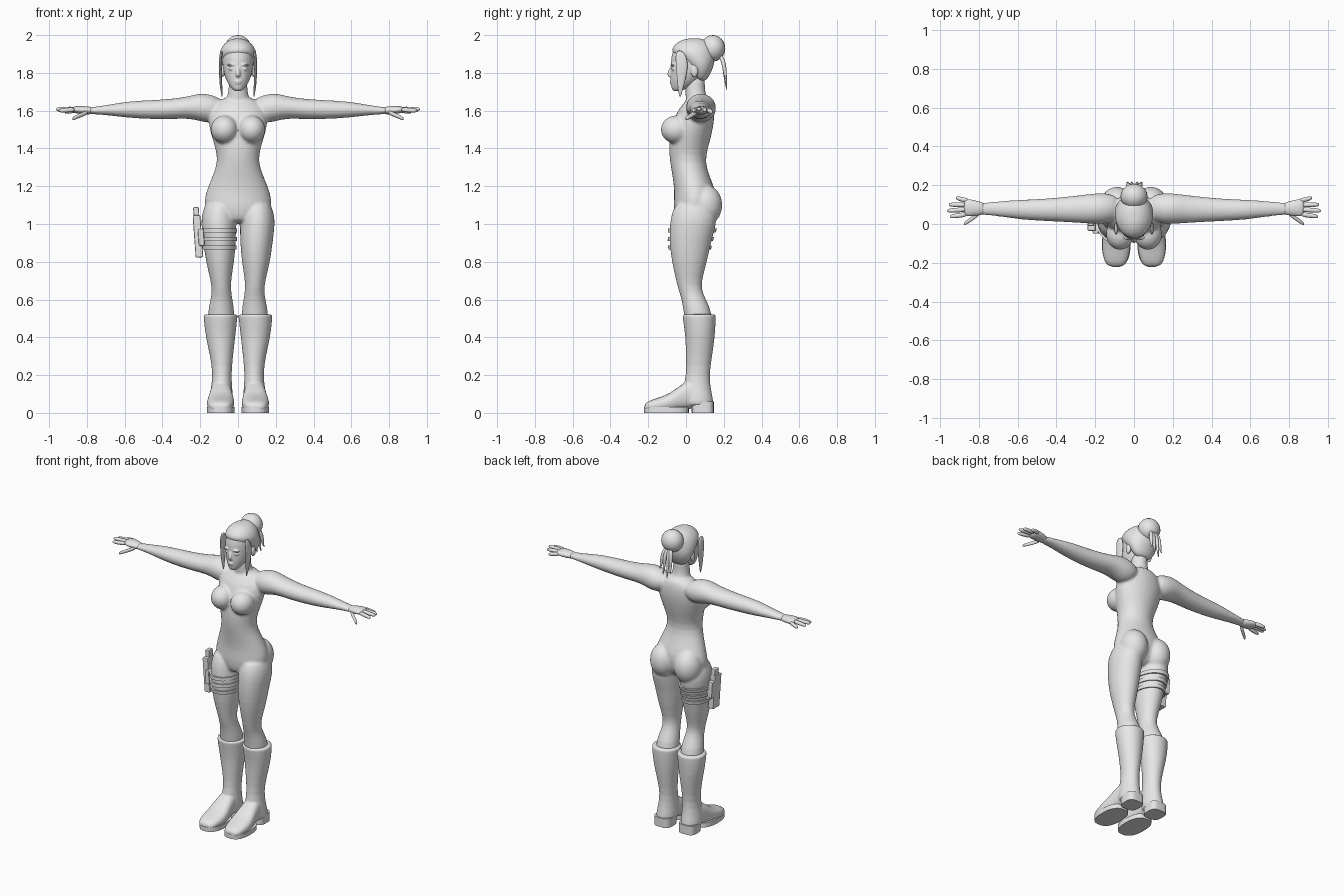
import bpy
import bmesh
from math import cos, sin, pi, copysign
from mathutils import Matrix, Vector

default_cube = bpy.data.objects.get("Cube")
if default_cube:
    bpy.data.objects.remove(default_cube, do_unlink=True)

# One plain grey for the whole figure
grey = bpy.data.materials.new("plain grey")
grey.use_nodes = True
grey.diffuse_color = (0.8, 0.8, 0.8, 1)
grey.node_tree.nodes["Principled BSDF"].inputs["Base Color"].default_value = (0.8, 0.8, 0.8, 1)

BOTH = (1, -1)


def place(axis, t, a, b):
    """Turn a station t and section coordinates a, b into a point."""
    if axis == "Z":
        return Vector((a, b, t))
    if axis == "X":
        return Vector((t, b, a))
    return Vector((a, t, b))


def loft(bm, axis, rows, side=1, sides=16, power=1.0, fit=True):
    """Skin oval sections; each row is station, a low, a high, b low, b high."""
    grow = 1 / (2 / 3 + cos(2 * pi / sides) / 3) if fit else 1
    rings = []
    for t, a0, a1, b0, b1 in rows:
        ring = []
        for i in range(sides):
            c, s = cos(2 * pi * i / sides), sin(2 * pi * i / sides)
            c, s = copysign(abs(c) ** power, c), copysign(abs(s) ** power, s)
            p = place(axis, t, (a0 + a1) / 2 + grow * c * (a1 - a0) / 2,
                      (b0 + b1) / 2 + grow * s * (b1 - b0) / 2)
            p.x *= side
            ring.append(bm.verts.new(p))
        rings.append(ring)
    for low, high in zip(rings, rings[1:]):
        for i in range(sides):
            j = (i + 1) % sides
            bm.faces.new((low[i], low[j], high[j], high[i]))
    bm.faces.new(rings[0])
    bm.faces.new(rings[-1])


def centred(rows):
    """Expand rows of height, half width, front, back."""
    return [(z, -w, w, front, back) for z, w, front, back in rows]


def strand(bm, axis, points, side=1):
    """Thin round limb through points of x, y, z, radius."""
    rows = []
    for x, y, z, r in points:
        t, a, b = (z, x, y) if axis == "Z" else (x, z, y)
        rows.append((t, a - r, a + r, b - r, b + r))
    loft(bm, axis, rows, side, sides=8)


def ball(bm, centre, radii, side=1):
    x, y, z = centre
    matrix = Matrix.Translation((x * side, y, z)) @ Matrix.Diagonal((*radii, 1))
    bmesh.ops.create_uvsphere(bm, u_segments=20, v_segments=12, radius=1, matrix=matrix)


def finish(name, bm, subdivide=0, voxel=0, relax=0, smooth=True):
    bmesh.ops.recalc_face_normals(bm, faces=bm.faces)
    mesh = bpy.data.meshes.new(name)
    bm.to_mesh(mesh)
    bm.free()
    mesh.materials.append(grey)
    for face in mesh.polygons:
        face.use_smooth = smooth
    obj = bpy.data.objects.new(name, mesh)
    bpy.context.collection.objects.link(obj)
    if subdivide:
        mod = obj.modifiers.new("subdivide", "SUBSURF")
        mod.levels = mod.render_levels = subdivide
    if voxel:
        mod = obj.modifiers.new("blend", "REMESH")
        mod.mode = "VOXEL"
        mod.voxel_size = voxel
        mod.use_smooth_shade = True
    if relax:
        mod = obj.modifiers.new("relax", "SMOOTH")
        mod.factor = 0.5
        mod.iterations = relax
    return obj


# Body: torso, neck, legs and arms blended into one skin
torso = centred([
    (1, .08, -.045, .1), (1.05, .155, -.06, .14), (1.1, .182, -.066, .155),
    (1.17, .17, -.06, .16), (1.25, .135, -.07, .125), (1.33, .106, -.085, .1),
    (1.4, .118, -.09, .115), (1.47, .142, -.085, .135), (1.55, .16, -.065, .15),
    (1.61, .15, -.04, .15), (1.65, .11, 0, .14), (1.675, .06, .01, .12)])
neck = centred([(1.6, .07, 0, .12), (1.66, .062, 0, .115), (1.7, .05, -.004, .1),
                (1.75, .048, -.002, .1), (1.8, .045, 0, .1)])
leg = [(1.13, .04, .165, -.045, .12), (1.06, .014, .19, -.075, .16),
       (1, .01, .196, -.086, .162), (.9, .012, .183, -.088, .13),
       (.8, .02, .17, -.075, .112), (.7, .038, .144, -.052, .082),
       (.65, .037, .138, -.04, .083), (.6, .03, .144, -.022, .105),
       (.52, .015, .165, -.01, .145), (.4, .03, .15, .01, .13)]
arm = [(.07, 1.57, 1.655, .03, .14), (.14, 1.53, 1.685, 0, .16),
       (.2, 1.545, 1.694, 0, .158), (.26, 1.56, 1.675, .005, .15),
       (.35, 1.555, 1.662, .01, .14), (.45, 1.555, 1.656, .015, .13),
       (.58, 1.562, 1.65, .022, .125), (.68, 1.575, 1.632, .038, .118),
       (.77, 1.582, 1.618, .047, .11), (.8, 1.582, 1.618, .047, .11)]
bm = bmesh.new()
loft(bm, "Z", torso)
loft(bm, "Z", neck)
for side in BOTH:
    loft(bm, "Z", leg, side)
    loft(bm, "X", arm, side)
    ball(bm, (.072, -.052, 1.5), (.074, .083, .075), side)
    ball(bm, (.088, .1, 1.1), (.088, .094, .11), side)
finish("body", bm, subdivide=1, voxel=.008, relax=5)

# Hands: palm, four spread fingers and a thumb
palm = [(.76, 1.583, 1.617, .048, .108), (.81, 1.578, 1.625, .045, .118),
        (.85, 1.585, 1.625, .038, .13), (.88, 1.592, 1.62, .045, .125)]
fingers = [((.86, .05, 1.606), (.95, .038, 1.6)), ((.86, .075, 1.609), (.965, .068, 1.608)),
           ((.86, .098, 1.608), (.955, .1, 1.602)), ((.85, .118, 1.604), (.918, .135, 1.592)),
           ((.79, .06, 1.595), (.878, -.002, 1.556))]
bm = bmesh.new()
for side in BOTH:
    loft(bm, "X", palm, side)
    for root, tip in fingers:
        root, tip = Vector(root), Vector(tip)
        strand(bm, "X", [(*root.lerp(tip, f), r) for f, r in
                         ((0, .013), (.5, .012), (.85, .011), (1, .006))], side)
finish("hands", bm, subdivide=1)

# Head: skull and jaw with nose, lips, brows, eyelids and ears
head = centred([
    (1.702, .018, -.066, -.03), (1.715, .032, -.076, 0), (1.74, .052, -.08, .05),
    (1.78, .07, -.082, .09), (1.82, .078, -.08, .12), (1.88, .086, -.08, .14),
    (1.93, .078, -.065, .135), (1.96, .055, -.03, .11), (1.972, .02, 0, .08)])
nose = [(0, -.07, 1.84, .008), (0, -.083, 1.815, .01), (0, -.09, 1.79, .013), (0, -.075, 1.775, .012)]
bm = bmesh.new()
loft(bm, "Z", head)
strand(bm, "Z", nose)
ball(bm, (0, -.078, 1.755), (.02, .009, .005))
ball(bm, (0, -.077, 1.745), (.016, .009, .005))
for side in BOTH:
    ball(bm, (.033, -.07, 1.843), (.026, .013, .006), side)
    ball(bm, (.034, -.066, 1.822), (.018, .012, .009), side)
    ball(bm, (.082, .045, 1.81), (.012, .02, .034), side)
finish("head", bm, subdivide=1, voxel=.0045, relax=2)

# Hair: cap, bun, side locks and loose strands behind
cap = centred([
    (1.755, .045, .06, .105), (1.79, .075, .04, .125), (1.83, .094, .01, .145),
    (1.87, .1, -.03, .152), (1.91, .097, -.08, .152), (1.945, .082, -.065, .14),
    (1.972, .052, -.03, .11), (1.983, .02, .01, .08)])
lock = [(1.92, .08, .094, -.055, -.015), (1.86, .086, .103, -.055, .012),
        (1.8, .086, .101, -.05, .005), (1.73, .083, .097, -.045, -.012),
        (1.67, .082, .086, -.035, -.028)]
bm = bmesh.new()
loft(bm, "Z", cap)
for side in BOTH:
    loft(bm, "Z", lock, side)
finish("hair", bm, subdivide=2)
bm = bmesh.new()
ball(bm, (0, .142, 1.93), (.07, .066, .07))
finish("hair_bun", bm)
bm = bmesh.new()
for x, drop in ((-.03, 1.74), (-.01, 1.7), (.015, 1.72), (.035, 1.76)):
    strand(bm, "Z", [(x / 2, .18, 1.9, .012), (x, .203, 1.85, .012),
                     (x, .205, 1.79, .009), (x * 1.2, .218, drop, .002)])
finish("loose_hair", bm, subdivide=1)

# Boots: shaft blended into the foot, over a flat sole and a block heel
shaft = [(.523, .004, .18, -.018, .156), (.52, .003, .181, -.019, .157),
         (.48, .006, .18, -.014, .157), (.4, .015, .17, -.002, .152),
         (.3, .027, .147, 0, .138), (.2, .036, .132, .003, .122),
         (.12, .03, .145, -.02, .132), (.06, .025, .155, -.02, .146), (.03, .03, .15, -.01, .144)]
foot = [(-.222, .06, .125, .01, .045), (-.2, .035, .153, .006, .064),
        (-.13, .018, .166, .006, .085), (-.08, .02, .163, .008, .105),
        (-.02, .03, .15, .015, .155), (.04, .035, .145, .025, .18), (.08, .05, .13, .03, .16)]
bm = bmesh.new()
for side in BOTH:
    loft(bm, "Z", shaft, side)
    loft(bm, "Y", foot, side, power=.8)
finish("boots", bm, subdivide=1, voxel=.006, relax=3)
bm = bmesh.new()
for side in BOTH:
    loft(bm, "Z", [(z, .018, .165, -.222, .015) for z in (0, .03)], side, 32, .8, False)
    loft(bm, "Z", [(z, .032, .148, .03, .147) for z in (0, .06)], side, 32, .6, False)
finish("boot_soles", bm, smooth=False)


# Thigh straps follow the leg section on the right side
def leg_section(z):
    for upper, lower in zip(leg, leg[1:]):
        if lower[0] <= z <= upper[0]:
            f = (z - lower[0]) / (upper[0] - lower[0])
            return [lo + f * (up - lo) for lo, up in zip(lower, upper)][1:]


bm = bmesh.new()
for height in (.965, .92, .875):
    rows = []
    for z in (height - .011, height + .011):
        x0, x1, y0, y1 = leg_section(z)
        rows.append((z, x0 - .006, x1 + .009, y0 - .009, y1 + .009))
    loft(bm, "Z", rows, -1, 40, 1, False)
finish("thigh_straps", bm, smooth=False)

# Holster: tapered case, raised pouch and the grip standing out of it
bm = bmesh.new()
for centre, size in (((-.212, 0, .935), (.04, .07, .225)),
                     ((-.217, .03, .96), (.034, .06, .11)),
                     ((-.221, .012, 1.06), (.03, .045, .06)),
                     ((-.195, 0, .93), (.03, .1, .09))):
    matrix = (Matrix.Translation(centre) @ Matrix.Rotation(-.07, 4, "Y")
              @ Matrix.Diagonal((*size, 1)))
    bmesh.ops.create_cube(bm, size=1, matrix=matrix)
holster = finish("holster", bm, smooth=False)
bevel = holster.modifiers.new("soft edges", "BEVEL")
bevel.width = .006
bevel.segments = 2
